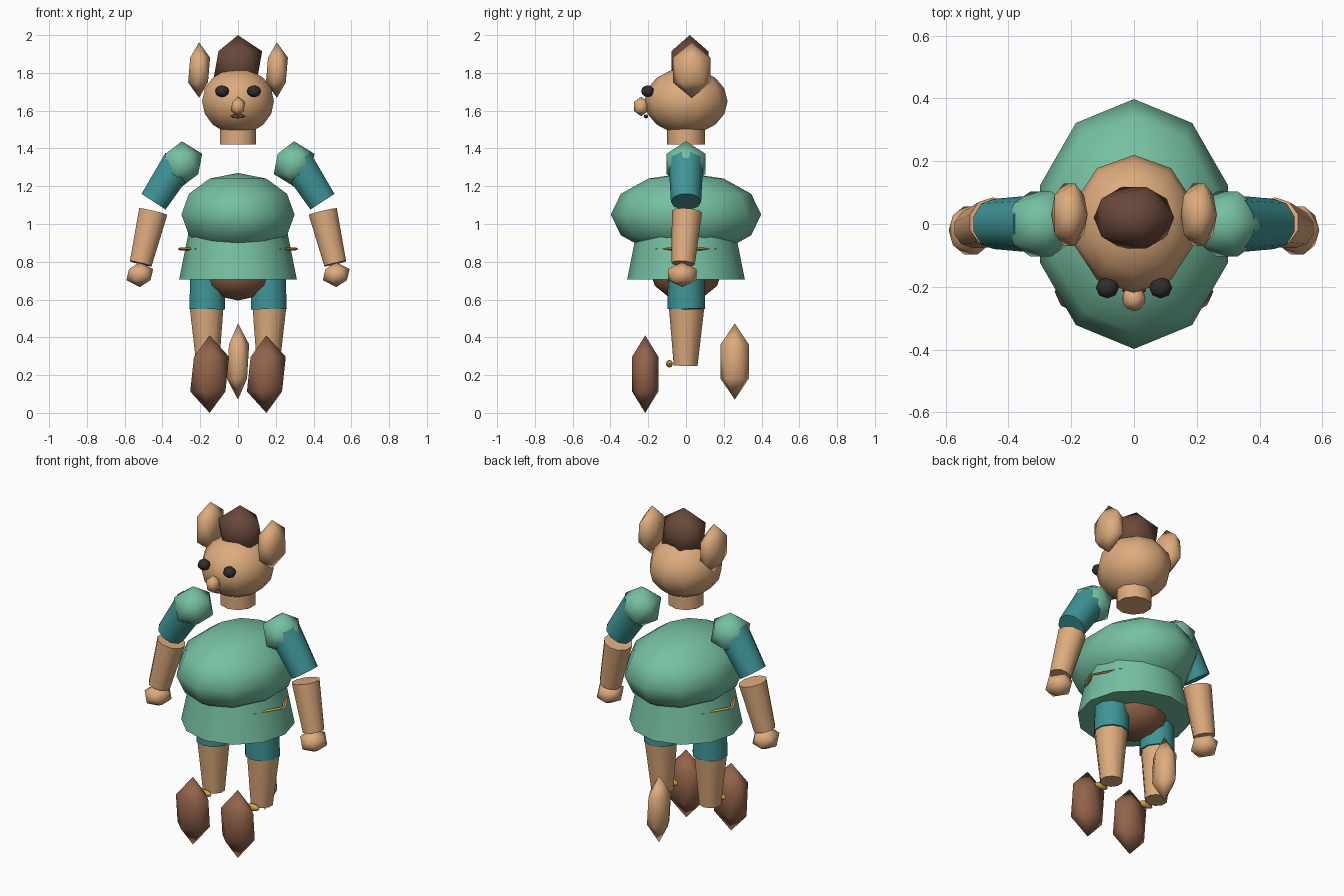
import bpy, bmesh, math
from mathutils import Matrix, Vector

if "Cube" in bpy.data.objects:
    bpy.data.objects.remove(bpy.data.objects["Cube"])


def material(name, rgb):
    m = bpy.data.materials.new(name)
    m.diffuse_color = (*rgb, 1)
    m.use_nodes = True
    m.node_tree.nodes["Principled BSDF"].inputs["Base Color"].default_value = m.diffuse_color
    return m


SKIN = material("skin", (0.73, 0.41, 0.205))
GREEN = material("tunic_green", (0.18, 0.53, 0.36))
TEAL = material("teal_cloth", (0.05, 0.30, 0.31))
BROWN = material("leather_brown", (0.29, 0.125, 0.07))
HAIR = material("hair_brown", (0.14, 0.065, 0.042))
BLACK = material("eye_black", (0.03, 0.026, 0.026))
GOLD = material("gold", (0.62, 0.36, 0.07))
MOUTH = material("mouth_red_brown", (0.15, 0.05, 0.035))


def finish(name, bm, mat, angle=50):
    bmesh.ops.recalc_face_normals(bm, faces=bm.faces)
    me = bpy.data.meshes.new(name)
    bm.to_mesh(me)
    bm.free()
    me.materials.append(mat)
    ob = bpy.data.objects.new(name, me)
    bpy.context.collection.objects.link(ob)
    bpy.ops.object.select_all(action='DESELECT')
    ob.select_set(True)
    bpy.context.view_layer.objects.active = ob
    bpy.ops.object.shade_smooth_by_angle(angle=math.radians(angle))
    return ob


def placed(loc, radii):
    return Matrix.Translation(loc) @ Matrix.Diagonal((*radii, 1))


# twenty-sided blob stretched to the given radii
def blob(name, loc, radii, mat):
    bm = bmesh.new()
    bmesh.ops.create_icosphere(bm, subdivisions=1, radius=1, matrix=placed(loc, radii))
    return finish(name, bm, mat, 80)


# coarse ellipsoid
def ball(name, loc, radii, mat, segs=10, rings=6):
    bm = bmesh.new()
    bmesh.ops.create_uvsphere(bm, u_segments=segs, v_segments=rings, radius=1,
                              matrix=placed(loc, radii))
    return finish(name, bm, mat, 60)


# tapered tube from a to b
def limb(name, a, b, ra, rb, mat, segs=10):
    a, b = Vector(a), Vector(b)
    d = b - a
    bm = bmesh.new()
    turn = Vector((0, 0, -1)).rotation_difference(d.normalized()).to_matrix().to_4x4()
    bmesh.ops.create_cone(bm, cap_ends=True, segments=segs, radius1=rb, radius2=ra,
                          depth=d.length, matrix=Matrix.Translation((a + b) / 2) @ turn)
    return finish(name, bm, mat)


# body
ball("torso", (0, 0, 1.05), (0.315, 0.398, 0.22), GREEN)
limb("skirt", (0, 0, 0.98), (0, 0, 0.705), 0.257, 0.312, GREEN, 12)
ball("pelvis", (0, 0, 0.75), (0.2, 0.19, 0.155), BROWN)

# belt: thin eight-sided oval ring showing through at the hips
bm = bmesh.new()
rings = []
for i in range(8):
    t = i * math.pi / 4
    rings.append([bm.verts.new(((0.308 + u) * math.cos(t), (0.215 + u) * math.sin(t), 0.868 + v))
                  for u, v in ((0.012, 0), (0, 0.007), (-0.012, 0), (0, -0.007))])
for i in range(8):
    p, q = rings[i], rings[(i + 1) % 8]
    for j in range(4):
        k = (j + 1) % 4
        bm.faces.new((p[j], q[j], q[k], p[k]))
finish("belt", bm, GOLD)

# head
limb("neck", (0, 0, 1.53), (0, 0, 1.42), 0.1, 0.1, SKIN)
ball("head", (0, 0, 1.65), (0.2, 0.22, 0.175), SKIN, 10, 8)
blob("hair", (0, 0.02, 1.846), (0.143, 0.115, 0.154), HAIR)
blob("nose", (0, -0.238, 1.622), (0.042, 0.045, 0.052), SKIN)
ball("mouth", (0, -0.212, 1.57), (0.04, 0.012, 0.011), MOUTH, 8, 4)

# paired parts
for side, s in (("left", -1), ("right", 1)):
    blob(side + "_ear", (s * 0.206, 0.03, 1.815), (0.065, 0.117, 0.147), SKIN)
    ball(side + "_eye", (s * 0.085, -0.203, 1.703), (0.037, 0.034, 0.031), BLACK, 8, 6)
    # arm
    blob(side + "_shoulder", (s * 0.297, 0, 1.318), (0.12, 0.122, 0.12), GREEN)
    limb(side + "_upper_arm", (s * 0.31, 0, 1.33), (s * 0.447, 0, 1.118),
         0.092, 0.08, TEAL)
    limb(side + "_forearm", (s * 0.449, 0.005, 1.065), (s * 0.515, -0.015, 0.79),
         0.08, 0.062, SKIN)
    blob(side + "_hand", (s * 0.52, -0.02, 0.732), (0.079, 0.09, 0.066), SKIN)
    # leg
    limb(side + "_thigh", (s * 0.16, 0, 0.78), (s * 0.163, 0.002, 0.55), 0.095, 0.1, TEAL)
    limb(side + "_shin", (s * 0.166, 0.003, 0.55), (s * 0.16, -0.002, 0.25),
         0.093, 0.063, SKIN)
    ball(side + "_anklet", (s * 0.16, -0.088, 0.26), (0.045, 0.018, 0.02), GOLD, 8, 6)
    blob(side + "_boot", (s * 0.15, -0.216, 0.205), (0.115, 0.082, 0.205), BROWN)

# tail
blob("tail", (0, 0.258, 0.272), (0.066, 0.088, 0.202), SKIN)
